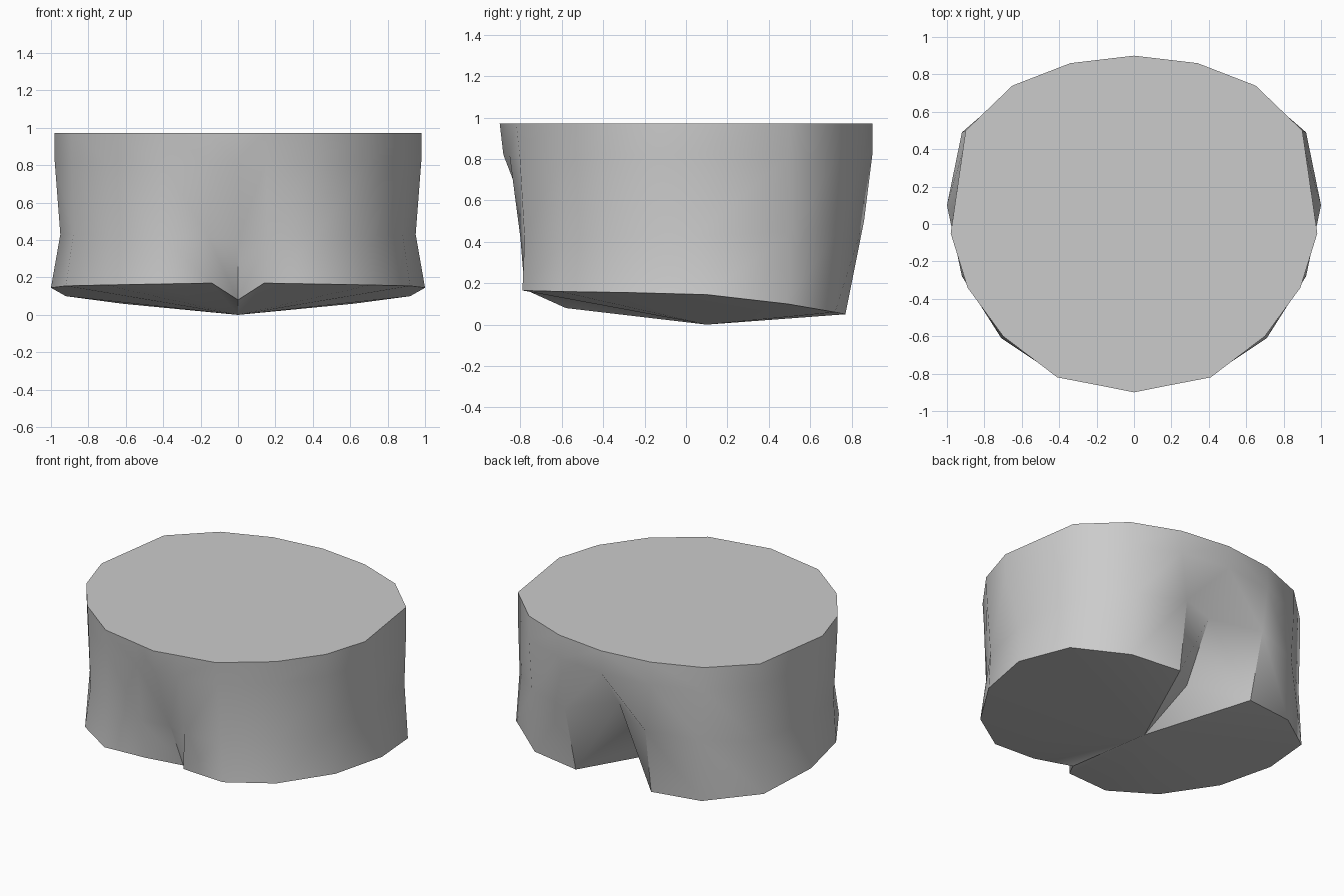
import bpy, bmesh

if "Cube" in bpy.data.objects:
    bpy.data.objects.remove(bpy.data.objects["Cube"])

# Columns of one half, running from the back seam round the side to the front seam
top = [(0, .90), (.34, .86), (.65, .74), (.90, .50), (.98, -.05),
       (.89, -.34), (.70, -.60), (.41, -.82), (.15, -.87), (0, -.90)]
hip = [(0, .71, .55), (.30, .86, .50), (.62, .75, .48), (.88, .51, .45), (.95, .05, .43),
       (.88, -.31, .43), (.69, -.58, .42), (.42, -.78, .42), (.16, -.80, .42), (0, -.72, .40)]
leg = [(0, .50, .17), (.28, .77, .05), (.62, .72, .06), (.92, .49, .10), (1, .10, .145),
       (.92, -.28, .155), (.71, -.61, .16), (.44, -.79, .165), (.14, -.78, .17), (0, -.58, .08)]

bm = bmesh.new()
rings = [[(x, y, .972) for x, y in top],
         [(x, y if y > 0 else y * .98, .82) for x, y in top], hip, leg]
rings = [[bm.verts.new(p) for p in ring] for ring in rings]

# Side wall
for a, b in zip(rings, rings[1:]):
    for i in range(len(a) - 1):
        bm.faces.new((a[i], a[i + 1], b[i + 1], b[i]))

# Flat waist cap and underside fanned from the crotch
bm.faces.new(rings[0])
crotch = bm.verts.new((0, .10, 0))
rim = rings[-1]
for i in range(len(rim) - 1):
    bm.faces.new((rim[i], rim[i + 1], crotch))
bmesh.ops.recalc_face_normals(bm, faces=bm.faces)
if rings[0][0].link_faces and max(bm.faces, key=lambda f: f.calc_center_median().z).normal.z < 0:
    bmesh.ops.reverse_faces(bm, faces=bm.faces)

mesh = bpy.data.meshes.new("shorts")
bm.to_mesh(mesh)
bm.free()
shorts = bpy.data.objects.new("shorts", mesh)
bpy.context.collection.objects.link(shorts)

grey = bpy.data.materials.new("light_grey")
grey.diffuse_color = (.6, .6, .6, 1)
grey.use_nodes = True
grey.node_tree.nodes["Principled BSDF"].inputs["Base Color"].default_value = grey.diffuse_color
mesh.materials.append(grey)

# Mirror to the other half, then smooth the wall while keeping rims and seams sharp
mirror = shorts.modifiers.new("mirror", 'MIRROR')
mirror.use_clip = True
bpy.context.view_layer.objects.active = shorts
shorts.select_set(True)
bpy.ops.object.modifier_apply(modifier="mirror")
bpy.ops.object.shade_smooth_by_angle(angle=0.75)
